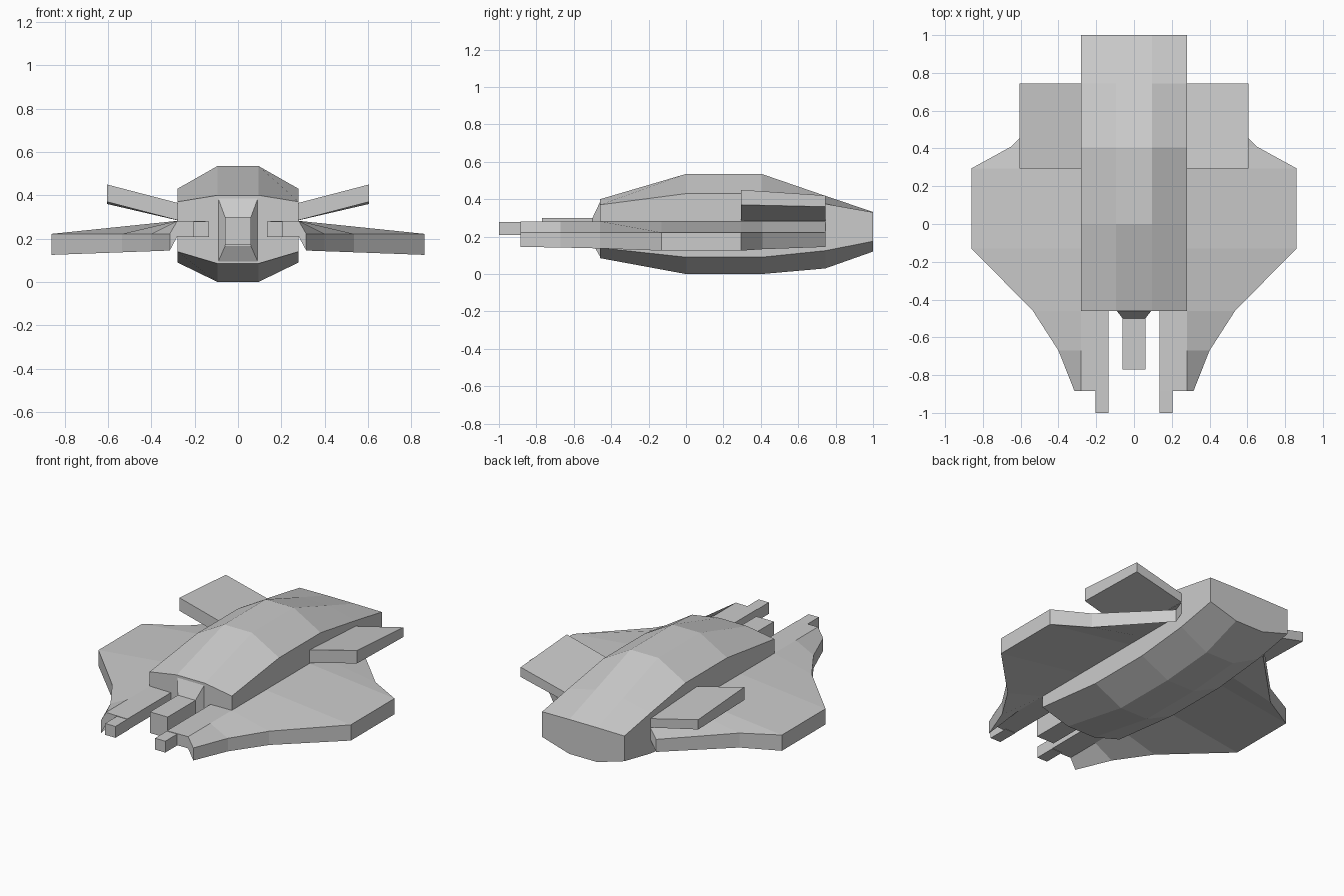
import bpy, bmesh

if "Cube" in bpy.data.objects:
    bpy.data.objects.remove(bpy.data.objects["Cube"])


def loft(name, rings, mirror=False):
    """Skin a list of equal-length vertex rings and cap both ends."""
    bm = bmesh.new()
    loops = [[bm.verts.new(p) for p in ring] for ring in rings]
    n = len(loops[0])
    for a, b in zip(loops, loops[1:]):
        for i in range(n):
            j = (i + 1) % n
            bm.faces.new((a[i], a[j], b[j], b[i]))
    bm.faces.new(loops[0])
    bm.faces.new(loops[-1][::-1])
    if mirror:
        geom = bm.verts[:] + bm.edges[:] + bm.faces[:]
        dup = bmesh.ops.duplicate(bm, geom=geom)["geom"]
        for v in dup:
            if isinstance(v, bmesh.types.BMVert):
                v.co.x *= -1
    bmesh.ops.recalc_face_normals(bm, faces=bm.faces[:])
    mesh = bpy.data.meshes.new(name)
    bm.to_mesh(mesh)
    bm.free()
    obj = bpy.data.objects.new(name, mesh)
    bpy.context.collection.objects.link(obj)
    return obj


def rect(y, x0, x1, z0, z1):
    return [(x0, y, z0), (x1, y, z0), (x1, y, z1), (x0, y, z1)]


# Hull: octagonal sections (y, bottom, lower shoulder, upper shoulder, top)
W, F = 0.28, 0.095
stations = [
    (-0.46, 0.085, 0.14, 0.37, 0.40),
    (0.0, 0.0, 0.09, 0.43, 0.535),
    (0.405, 0.0, 0.09, 0.43, 0.535),
    (0.745, 0.03, 0.125, 0.375, 0.418),
    (1.0, 0.12, 0.175, 0.33, 0.332),
]
loft("hull", [[(-F, y, b), (F, y, b), (W, y, ls), (W, y, us),
               (F, y, t), (-F, y, t), (-W, y, us), (-W, y, ls)]
              for y, b, ls, us, t in stations])

# Nose mount and centre barrel
loft("nose_mount", [rect(-0.455, -F, F, 0.085, 0.395),
                    rect(-0.50, -0.06, 0.06, 0.165, 0.30)])
loft("centre_barrel", [rect(-0.49, -0.06, 0.06, 0.17, 0.30),
                       rect(-0.77, -0.06, 0.06, 0.17, 0.30)])

# Lower wings: flat inner plate, outer panel dropping to the rim
outline = [(0.318, 0.745), (0.65, 0.41), (0.86, 0.295), (0.86, -0.13),
           (0.535, -0.46), (0.40, -0.67), (0.315, -0.885)]
wing = []
for x, y in outline:
    low = 0.145 - 0.02 * (x - 0.315) / 0.545
    wing.append([(0.135, y, 0.21), (0.28, y, 0.21), (x, y, low),
                 (x, y, 0.222), (0.28, y, 0.282), (0.135, y, 0.28)])
loft("lower_wings", wing, mirror=True)

# Wing barrels
loft("wing_barrels", [rect(-0.87, 0.135, 0.205, 0.208, 0.278),
                      rect(-1.0, 0.135, 0.205, 0.208, 0.278)], mirror=True)

# Raised rear fins
loft("upper_fins", [
    [(0.26, y, 0.28), (0.605, y, bot), (0.605, y, top), (0.26, y, root)]
    for y, bot, top, root in ((0.295, 0.37, 0.45, 0.36), (0.745, 0.36, 0.42, 0.335))
], mirror=True)
